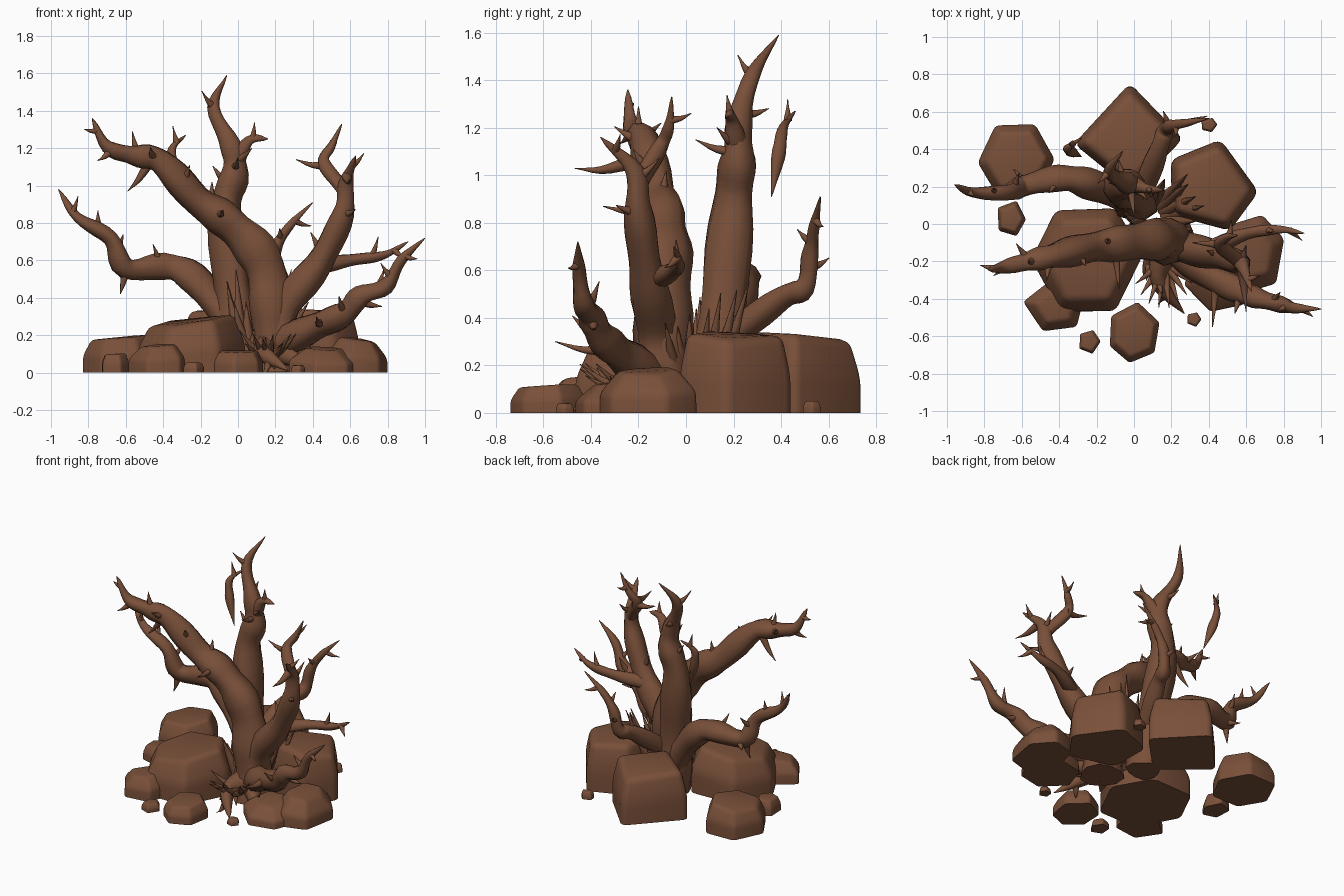
import bpy, bmesh, math, random
from mathutils import Vector

if "Cube" in bpy.data.objects:
    bpy.data.objects.remove(bpy.data.objects["Cube"])

random.seed(7)
brown = bpy.data.materials.new("dark brown")
brown.diffuse_color = (0.19, 0.079, 0.041, 1)
brown.use_nodes = True
brown.node_tree.nodes["Principled BSDF"].inputs["Base Color"].default_value = brown.diffuse_color


def finish(name, bm, angle):
    bmesh.ops.recalc_face_normals(bm, faces=bm.faces[:])
    me = bpy.data.meshes.new(name)
    bm.to_mesh(me)
    bm.free()
    me.materials.append(brown)
    for p in me.polygons:
        p.use_smooth = True
    me.set_sharp_from_angle(angle=math.radians(angle))
    ob = bpy.data.objects.new(name, me)
    bpy.context.collection.objects.link(ob)


def spline(pts, steps):
    """Catmull-Rom samples through the points."""
    p = [Vector(q) for q in pts]
    p = [p[0] * 2 - p[1]] + p + [p[-1] * 2 - p[-2]]
    out = []
    for a, b, c, d in zip(p, p[1:], p[2:], p[3:]):
        for s in range(steps):
            t = s / steps
            out.append(0.5 * (2 * b + (c - a) * t + (2 * a - 5 * b + 4 * c - d) * t * t
                              + (3 * b - a - 3 * c + d) * t ** 3))
    return out + [p[-2]]


def tube(bm, pts, r0, sides=10, steps=5, gnarl=0.08, power=0.65, spindle=False):
    """Gnarled tube tapering to a point; returns (centre, direction, radius) samples."""
    path = spline(pts, steps)
    n = len(path) - 1
    rings, info, ph, u = [], [], random.uniform(0, 6), None
    for i, c in enumerate(path):
        d = (path[min(i + 1, n)] - path[max(i - 1, 0)]).normalized()
        u = d.orthogonal() if u is None else u
        u = (u - d * u.dot(d)).normalized()
        v = d.cross(u)
        r = max(r0 * (1 - i / n) ** power, 0.002)
        if spindle:
            r *= min(1, (i + 0.2) / 5)
        info.append((c, d, r))
        ring = []
        for k in range(sides):
            a = 2 * math.pi * k / sides
            rr = r * (1 + gnarl * math.sin(3 * a + ph + i * 0.35) + gnarl * math.sin(i * 1.1 + ph))
            q = c + (u * math.cos(a) + v * math.sin(a)) * rr
            q.z = max(q.z, 0)
            ring.append(bm.verts.new(q))
        rings.append(ring)
    for p, q in zip(rings, rings[1:]):
        for k in range(sides):
            j = (k + 1) % sides
            bm.faces.new((p[k], p[j], q[j], q[k]))
    bm.faces.new(rings[0][::-1])
    bm.faces.new(rings[-1])
    return info


def thorn(bm, base, tip, r):
    base, tip = Vector(base), Vector(tip)
    mid = base.lerp(tip, 0.5) - Vector((0, 0, 0.08 * (tip - base).length))
    tube(bm, [base, mid, tip], r, sides=7, steps=3, gnarl=0.04, power=0.9)


def limb(name, pts, r0, start=0.35, gap=4, power=0.65, spindle=False):
    """Branch with thorns spiralling round it from the given fraction onwards."""
    bm = bmesh.new()
    info = tube(bm, pts, r0, power=power, spindle=spindle)
    first = int(len(info) * start)
    for k, i in enumerate(range(first, len(info) - 2, gap)):
        c, d, r = info[i]
        u = d.orthogonal().normalized()
        a = k * 2.4 + r0 * 20
        side = u * math.cos(a) + d.cross(u) * math.sin(a) + d * 0.5
        thorn(bm, c, c + side.normalized() * (r * 1.1 + random.uniform(.05, .09)), .015 + r * .3)
    finish(name, bm, 60)


def rock(name, x, y, w, d, h, sides=6, turn=0.0, top=0.78, tilt=(0, 0)):
    """Boulder with rounded edges; w and d are half sizes, the top leans by tilt."""
    bm = bmesh.new()
    rings = []
    dirs = [turn + 2 * math.pi * (k + random.uniform(-.09, .09)) / sides for k in range(sides)]
    for f, s in ((0, 1.03), (.5, 1.03), (1, top)):
        ring = []
        for a in dirs:
            px, py = math.cos(a) * s, math.sin(a) * s
            z = f * h * (1 + tilt[0] * px + tilt[1] * py + random.uniform(-.04, .04))
            ring.append(bm.verts.new((x + px * w, y + py * d, z)))
        rings.append(ring)
    for p, q in zip(rings, rings[1:]):
        for k in range(sides):
            j = (k + 1) % sides
            bm.faces.new((p[k], p[j], q[j], q[k]))
    bm.faces.new(rings[0][::-1])
    bm.faces.new(rings[2])
    edges = [e for e in bm.edges if max(v.co.z for v in e.verts) > .001]
    bmesh.ops.bevel(bm, geom=edges, offset=h * .12, segments=3, profile=.5,
                    affect='EDGES', clamp_overlap=True)
    finish(name, bm, 40)


# Main trunks
limb("front_left_trunk", [(.19, -.1, 0), (.18, -.09, .35), (.12, -.09, .62), (-.04, -.1, .8), (-.22, -.12, .92),
                          (-.42, -.17, 1.13), (-.56, -.2, 1.165), (-.7, -.23, 1.21), (-.78, -.245, 1.36)], .132, .45)
limb("rear_centre_trunk", [(.02, .12, 0), (-.02, .15, .4), (-.07, .2, .86), (-.02, .22, 1.07), (-.04, .22, 1.22),
                           (-.13, .28, 1.42), (-.06, .39, 1.59)], .12, .45, power=.75)
limb("right_trunk", [(.2, -.1, .1), (.24, -.12, .33), (.43, -.16, .58), (.56, -.2, .85), (.58, -.22, 1.02),
                     (.63, -.36, 1.16)], .105, .45)

# Lower limbs and side branches
limb("left_low_limb", [(-.02, .15, .25), (-.25, .22, .51), (-.4, .24, .57), (-.6, .2, .56), (-.68, .17, .72),
                       (-.86, .17, .83), (-.96, .21, .98)], .09)
limb("right_low_limb", [(.2, -.12, .14), (.4, -.27, .24), (.57, -.36, .32), (.66, -.4, .41), (.79, -.43, .46),
                        (.87, -.45, .6), (1, -.455, .72)], .085)
limb("rear_limb", [(.04, .16, .3), (.13, .4, .485), (.17, .5, .53), (.2, .525, .67), (.28, .54, .79),
                   (.4, .565, .91)], .06, .5)
limb("centre_twig", [(-.02, .22, 1.1), (.06, .19, 1.24), (.16, .18, 1.25)], .045, .6, 3)
limb("right_upper_twig", [(.57, -.2, .97), (.46, -.11, 1.12), (.5, -.07, 1.21), (.555, -.06, 1.33)], .043, .7)
limb("right_side_twig", [(.4, -.13, .56), (.6, -.05, .6), (.78, -.03, .63), (.91, -.05, .7)], .045, .5)
limb("detached_rear_twig", [(-.28, .36, .91), (-.34, .39, 1.1), (-.35, .41, 1.2), (-.28, .46, 1.27)],
     .04, .8, spindle=True)

# Long thorns that stand out in the outline
bm = bmesh.new()
for base, tip in (((.58, -.25, 1.05), (.6, -.47, 1.03)), ((.48, -.11, 1.11), (.31, -.1, 1.14)),
                  ((-.1, -.12, .86), (-.08, -.35, .87)), ((-.47, -.17, 1.13), (-.59, -.16, .97)),
                  ((-.54, -.2, 1.17), (-.565, -.2, 1.29)), ((-.02, .22, 1.1), (0, .04, 1.15)),
                  ((-.6, .2, .56), (-.63, .18, .42)), ((.44, -.3, .27), (.42, -.55, .3))):
    thorn(bm, base, tip, .03)
finish("long_thorns", bm, 60)

# Ground roots at the front
limb("front_root", [(.17, -.12, .13), (.13, -.3, .11), (.27, -.48, .01)], .075, .3, 2)
limb("right_root", [(.2, -.15, .12), (.4, -.35, .03)], .07, .4, 1)
limb("left_root", [(.14, -.08, .12), (.05, -.28, .01)], .07, .4, 1)

# Spiky shoots fanning out around the stump: tall behind and right, low in front
bm = bmesh.new()
for i in range(24):
    a = i * math.tau / 24 + random.uniform(-.1, .1)
    front = max(0, -math.sin(a))
    r = random.uniform(.13, .24) + .07 * max(0, math.cos(a - .4))
    thorn(bm, (.1 + .08 * math.cos(a), .02 + .11 * math.sin(a), .12),
          (.12 + r * math.cos(a), .03 + r * math.sin(a), random.uniform(.38, .6) - .2 * front), .05)
for i in range(8):
    a = math.radians(200 + i * 20)
    thorn(bm, (.16, -.2, .08), (.16 + .16 * math.cos(a), -.25 + .2 * math.sin(a), random.uniform(.08, .24)), .035)
finish("stump_shoots", bm, 60)

# Boulders
rock("rear_boulder", -.03, .465, .285, .28, .33, 4, 0, .86, (0, -.08))
rock("right_rear_boulder", .41, .2, .25, .25, .33, 5, 0, .88, (-.05, -.04))
rock("centre_left_boulder", -.25, -.19, .29, .31, .28, 6, 0, .8, (.12, .08))
rock("left_rear_boulder", -.63, .345, .2, .21, .19, 6, 0, .8, (.06, 0))
rock("left_small_rock", -.66, .03, .08, .1, .1, 5)
rock("front_left_rock", -.42, -.44, .17, .14, .15, 5, .5, .65, (.1, .1))
rock("front_rock", 0, -.58, .14, .16, .115, 6, .4, .8, (0, .08))
rock("right_rock", .64, -.16, .17, .21, .18, 6, .3, .62, (-.15, .05))
rock("right_front_rock", .46, -.29, .19, .18, .13, 6, .2, .55, (-.1, .2))
rock("front_pebble", -.24, -.63, .06, .065, .055, 5)
rock("right_pebble", .32, -.51, .04, .04, .04, 5)
rock("rear_pebble", .4, .53, .045, .04, .05, 5)
